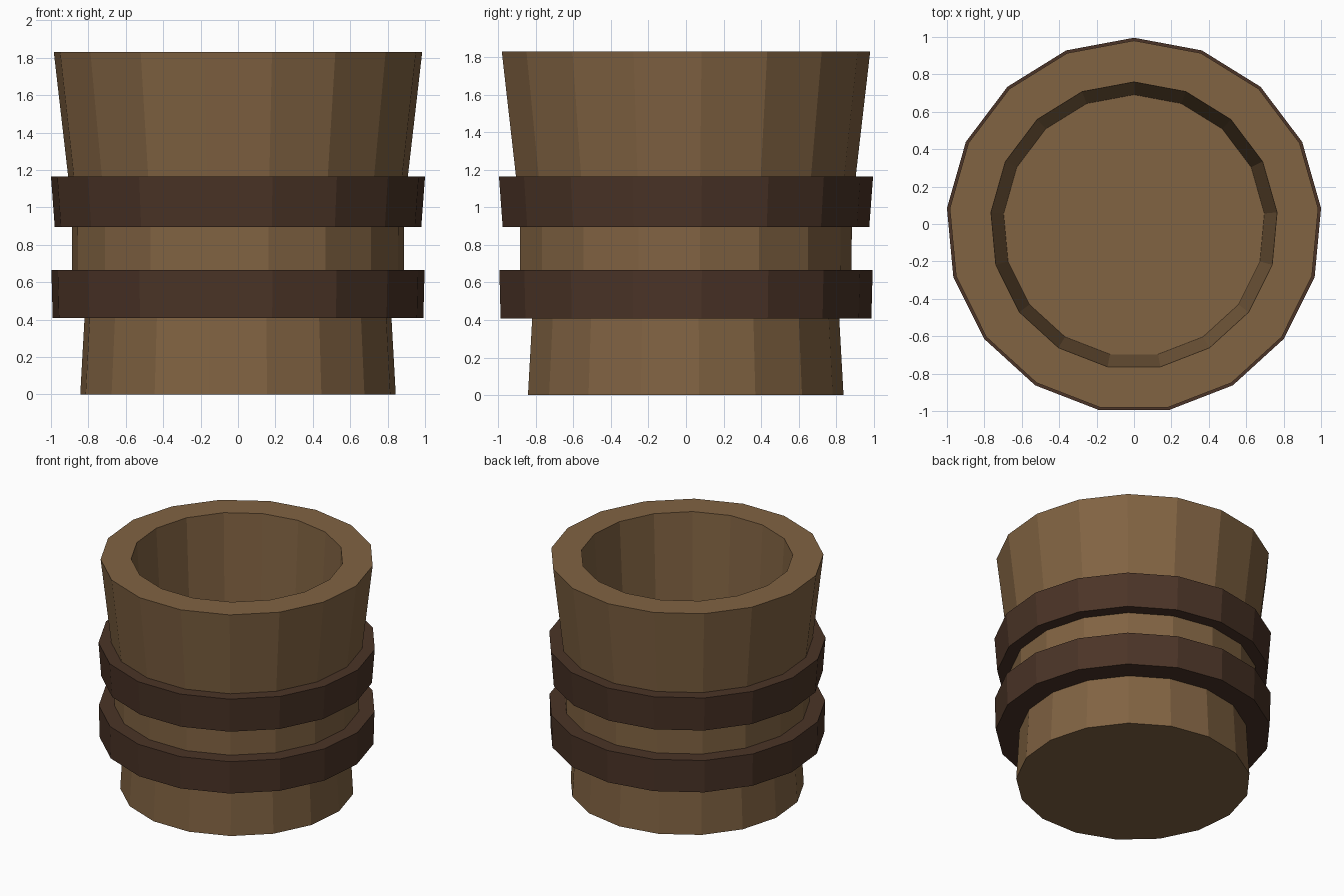
import bpy, bmesh, math

if "Cube" in bpy.data.objects:
    bpy.data.objects.remove(bpy.data.objects["Cube"])

SIDES = 17
AXIS_Y = -0.0085  # an odd-sided prism needs a small shift to be centred


def material(name, color):
    m = bpy.data.materials.new(name)
    m.diffuse_color = color
    m.use_nodes = True
    m.node_tree.nodes["Principled BSDF"].inputs["Base Color"].default_value = m.diffuse_color
    return m


def lathe(name, profile, mat, closed=False):
    """Spin (radius, z) points into a faceted solid; open profiles get end caps."""
    bm = bmesh.new()
    rings = []
    for r, z in profile:
        ring = []
        for k in range(SIDES):
            a = math.pi / 2 + 2 * math.pi * k / SIDES
            ring.append(bm.verts.new((r * math.cos(a), r * math.sin(a) + AXIS_Y, z)))
        rings.append(ring)
    pairs = list(zip(rings, rings[1:]))
    if closed:
        pairs.append((rings[-1], rings[0]))
    else:
        bm.faces.new(rings[0][::-1])
        bm.faces.new(rings[-1])
    for low, high in pairs:
        for k in range(SIDES):
            n = (k + 1) % SIDES
            bm.faces.new((low[k], low[n], high[n], high[k]))
    bmesh.ops.recalc_face_normals(bm, faces=bm.faces)
    mesh = bpy.data.meshes.new(name)
    bm.to_mesh(mesh)
    bm.free()
    mesh.materials.append(mat)
    obj = bpy.data.objects.new(name, mesh)
    bpy.context.collection.objects.link(obj)
    return obj


wood = material("wood", (0.22, 0.125, 0.055, 1))
dark = material("dark_band", (0.07, 0.034, 0.02, 1))

# Cup body: outer wall upward, over the flat rim, down to the inside floor
lathe("cup_body", [
    (0.847, 0.0), (0.824, 0.41), (0.89, 0.66), (0.891, 0.90),
    (0.912, 1.165), (0.989, 1.83), (0.768, 1.83), (0.70, 0.70),
], wood)

# Two raised bands wrapped round the body
for name, inner, low, high in (
    ("lower_band", (0.815, 0.88), (0.995, 0.408), (1.002, 0.665)),
    ("upper_band", (0.885, 0.905), (0.984, 0.896), (1.0043, 1.165)),
):
    lathe(name, [(inner[0], low[1]), low, high, (inner[1], high[1])], dark, closed=True)
